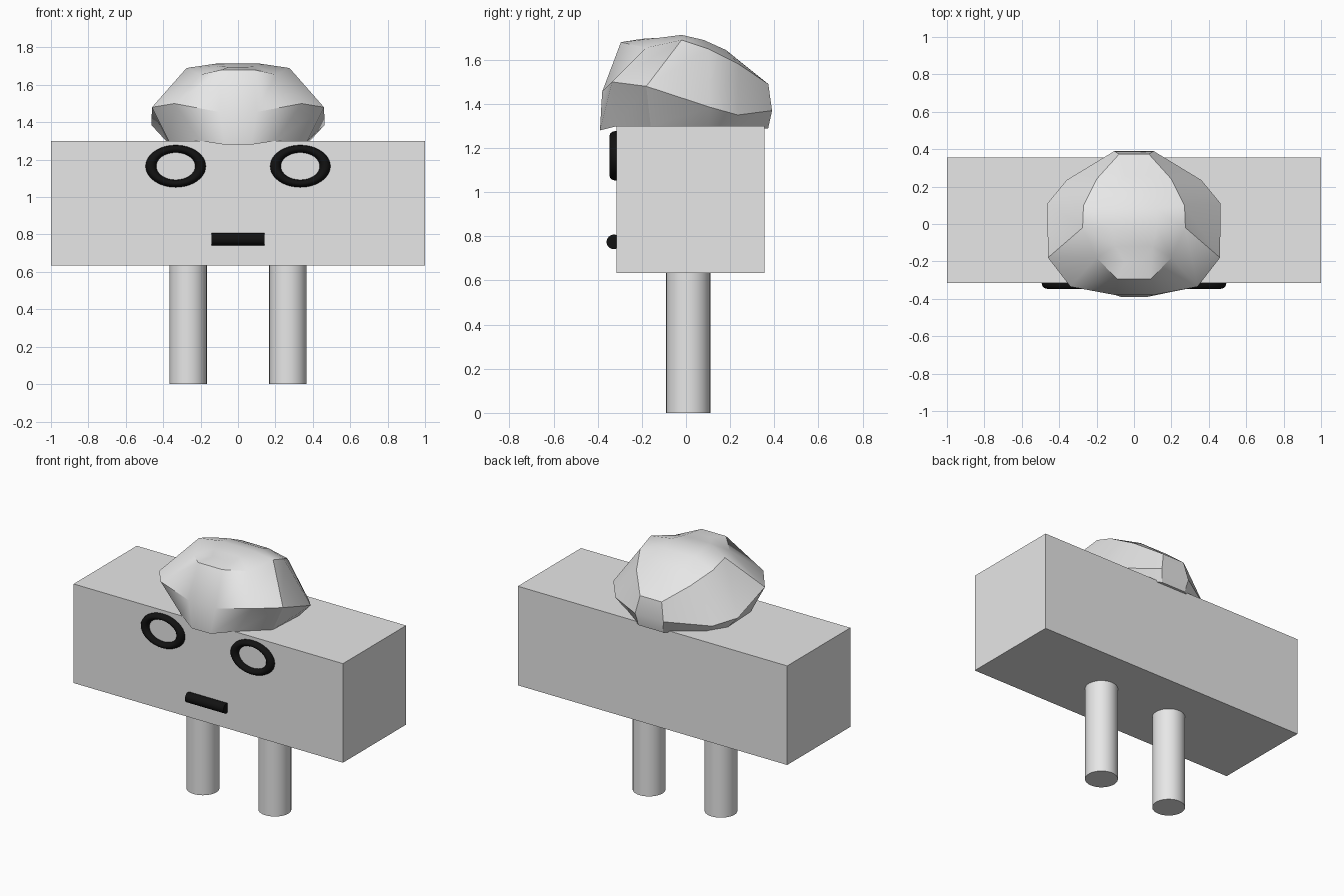
import bpy, bmesh, math

if "Cube" in bpy.data.objects:
    bpy.data.objects.remove(bpy.data.objects["Cube"])


def material(name, value):
    m = bpy.data.materials.new(name)
    m.diffuse_color = (value, value, value, 1)
    m.use_nodes = True
    m.node_tree.nodes["Principled BSDF"].inputs["Base Color"].default_value = m.diffuse_color
    return m


GREY = material("light_grey", 0.8)
BLACK = material("black", 0.006)


def finish(name, mat, smooth=None):
    ob = bpy.context.object
    ob.name = name
    ob.data.materials.append(mat)
    if smooth:
        bpy.ops.object.shade_smooth_by_angle(angle=math.radians(smooth))
    return ob


def cylinder(name, mat, radius, depth, loc, rot=(0, 0, 0)):
    bpy.ops.mesh.primitive_cylinder_add(vertices=32, radius=radius, depth=depth,
                                        location=loc, rotation=rot)
    return finish(name, mat, 30)


# Wide block body
bpy.ops.mesh.primitive_cube_add(size=1, location=(0, 0.02, 0.9675))
body = bpy.context.object
body.scale = (2, 0.67, 0.665)
finish("body", GREY)

# Legs and ring eyes
for side, x in (("left", -0.267), ("right", 0.267)):
    cylinder(side + "_leg", GREY, 0.1, 0.66, (x, 0.01, 0.33))
    bpy.ops.mesh.primitive_torus_add(major_segments=48, minor_segments=12,
                                     major_radius=0.1325, minor_radius=0.0285,
                                     location=(math.copysign(0.333, x), -0.315, 1.165),
                                     rotation=(math.pi / 2, 0, 0))
    bpy.context.object.scale = (1, 0.7, 1.1)
    finish(side + "_eye", BLACK, 60)

# Bar mouth
cylinder("mouth", BLACK, 0.033, 0.285, (0, -0.327, 0.775), (0, math.pi / 2, 0))

# Faceted hair: half rings running front to back, mirrored across x
RINGS = [
    [(.07, -.39, 1.28), (.2, -.31, 1.3), (.37, -.16, 1.3),
     (.38, .1, 1.295), (.3, .22, 1.29), (.09, .372, 1.288)],
    [(.1, -.38, 1.455), (.34, -.335, 1.5), (.46, -.18, 1.48),
     (.463, .11, 1.385), (.36, .235, 1.35), (.105, .39, 1.37)],
    [(.09, -.295, 1.68), (.2, -.18, 1.655), (.275, -.02, 1.69),
     (.27, .1, 1.65), (.2, .24, 1.58), (.08, .373, 1.49)],
    [(.05, -.2, 1.695), (.1, -.12, 1.7), (.12, -.02, 1.713),
     (.12, .08, 1.69), (.1, .18, 1.645), (.05, .26, 1.58)],
]
bm = bmesh.new()
loops = []
for half in RINGS:
    full = half + [(-x, y, z) for x, y, z in reversed(half)]
    loops.append([bm.verts.new(p) for p in full])
n = len(loops[0])
for low, high in zip(loops, loops[1:]):
    for i in range(n):
        j = (i + 1) % n
        bm.faces.new((low[i], low[j], high[j], high[i]))
for ring in (loops[0], loops[-1]):
    for i in range(n // 2 - 1):
        bm.faces.new((ring[i], ring[i + 1], ring[n - 2 - i], ring[n - 1 - i]))
bmesh.ops.recalc_face_normals(bm, faces=bm.faces)
mesh = bpy.data.meshes.new("hair")
bm.to_mesh(mesh)
bm.free()
hair = bpy.data.objects.new("hair", mesh)
bpy.context.collection.objects.link(hair)
bpy.ops.object.select_all(action='DESELECT')
hair.select_set(True)
bpy.context.view_layer.objects.active = hair
finish("hair", GREY, 32)
